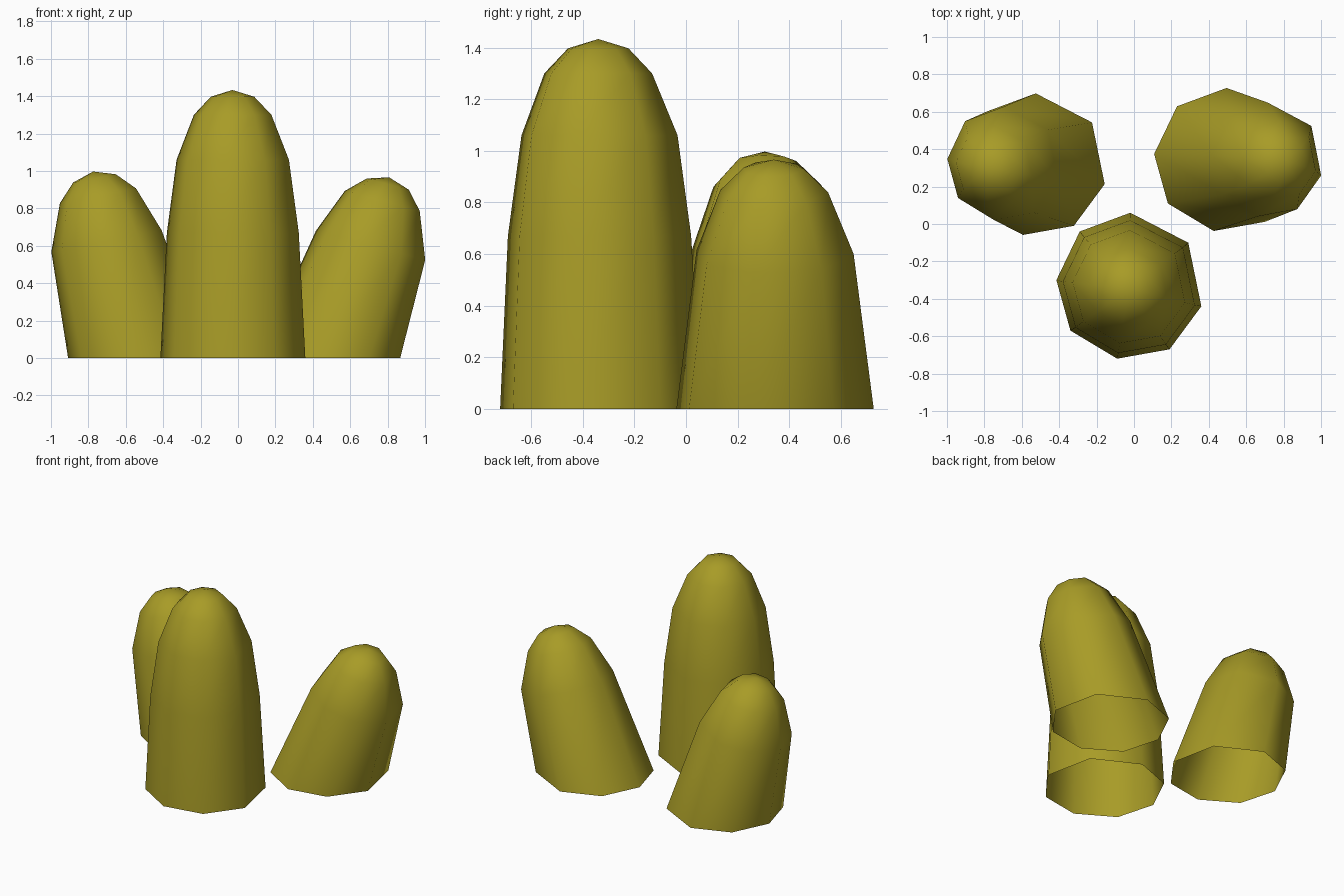
import bpy, bmesh, math

if "Cube" in bpy.data.objects:
    bpy.data.objects.remove(bpy.data.objects["Cube"])

# Single flat colour
olive = bpy.data.materials.new("olive_yellow")
olive.diffuse_color = (0.39, 0.33, 0.02, 1)
olive.use_nodes = True
olive.node_tree.nodes["Principled BSDF"].inputs["Base Color"].default_value = olive.diffuse_color

# Shared uneven eight-sided cross-section, as offsets from the axis
SECTION = [(0.01, 0.39), (-0.26, 0.29), (-0.385, 0.03), (-0.31, -0.24),
           (-0.06, -0.39), (0.22, -0.34), (0.39, -0.11), (0.32, 0.23)]


def finger(name, rings, apex):
    """Loft open-bottomed rings (x, y, z, scale, tilt degrees) up to a tip."""
    bm = bmesh.new()
    loops = []
    for x, y, z, s, tilt in rings:
        t = math.radians(tilt)
        loops.append([bm.verts.new((x + s * px * math.cos(t), y + s * py,
                                    z - s * px * math.sin(t)))
                      for px, py in SECTION])
    n = len(SECTION)
    for low, high in zip(loops, loops[1:]):
        for i in range(n):
            j = (i + 1) % n
            bm.faces.new((low[i], low[j], high[j], high[i]))
    tip = bm.verts.new(apex)
    for i in range(n):
        bm.faces.new((loops[-1][i], loops[-1][(i + 1) % n], tip))
    for f in bm.faces:
        f.smooth = True
    me = bpy.data.meshes.new(name)
    bm.to_mesh(me)
    bm.free()
    me.materials.append(olive)
    ob = bpy.data.objects.new(name, me)
    bpy.context.collection.objects.link(ob)
    return ob


# Tall upright finger at the front
finger("tall_finger",
       [(-0.03, -0.33, 0, 1, 0), (-0.03, -0.335, 0.67, 0.91, 0),
        (-0.03, -0.335, 1.06, 0.775, 0), (-0.03, -0.34, 1.30, 0.535, 0),
        (-0.03, -0.34, 1.397, 0.30, 0)],
       (-0.03, -0.34, 1.433))

# Short finger leaning left
finger("left_finger",
       [(-0.535, 0.32, 0, 0.97, 0), (-0.705, 0.325, 0.625, 0.775, -11),
        (-0.75, 0.315, 0.867, 0.535, -11), (-0.768, 0.31, 0.96, 0.30, -11)],
       (-0.775, 0.305, 0.997))

# Short finger leaning right
finger("right_finger",
       [(0.485, 0.345, 0, 0.98, 0), (0.707, 0.345, 0.603, 0.78, 15),
        (0.77, 0.342, 0.84, 0.535, 15), (0.80, 0.34, 0.93, 0.30, 15)],
       (0.808, 0.34, 0.966))
